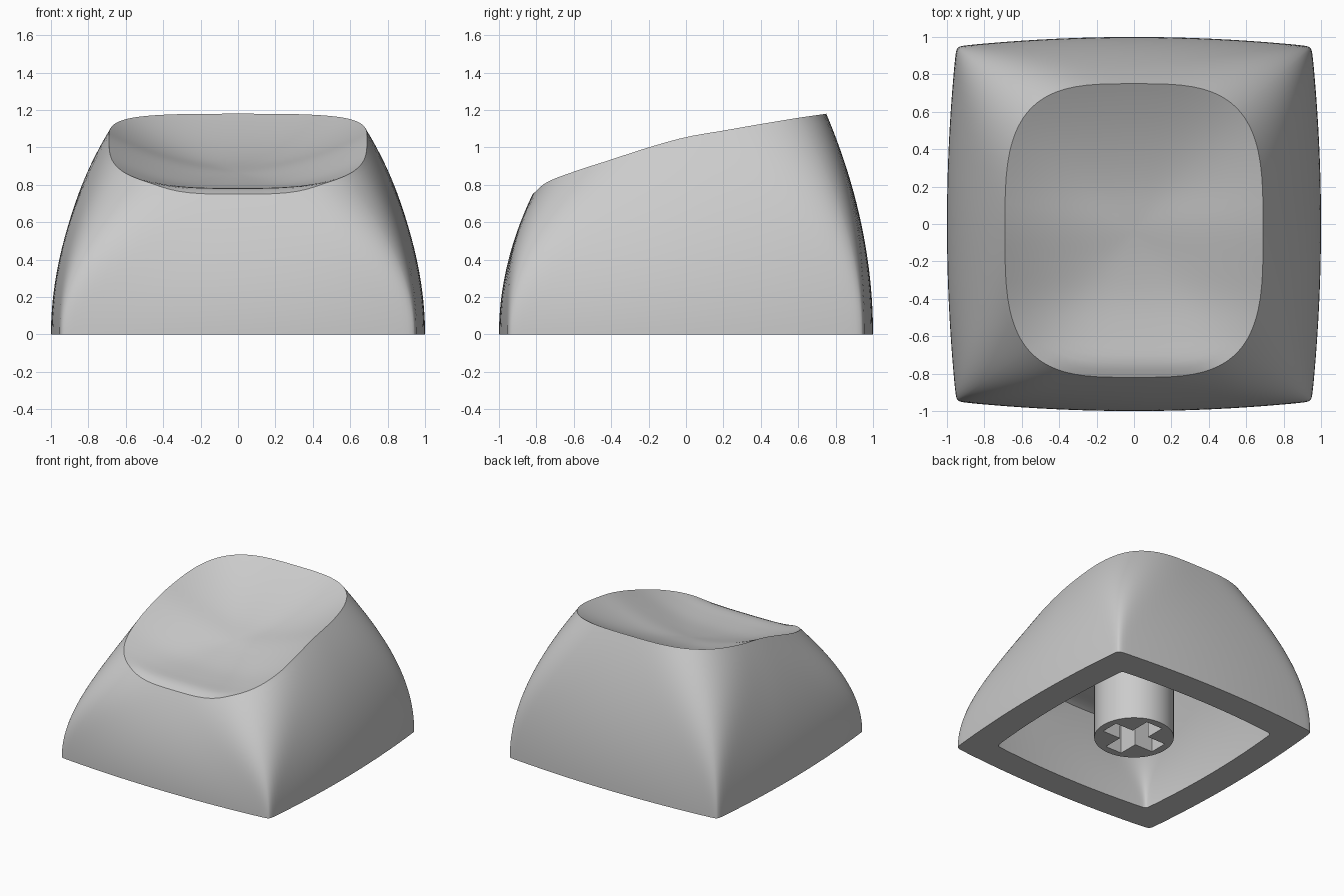
import bpy, bmesh, math

cube = bpy.data.objects.get("Cube")
if cube:
    bpy.data.objects.remove(cube)

grey = bpy.data.materials.new("light_grey_plastic")
grey.use_nodes = True
COLOUR = (0.6, 0.6, 0.6, 1)
grey.diffuse_color = COLOUR
grey.node_tree.nodes["Principled BSDF"].inputs["Base Color"].default_value = COLOUR

SIDE = 32                      # points along each side of a ring
RIM_X, RIM_Y, RIM_CY = 0.69, 0.785, -0.035
DISH = 0.18                    # depth of the finger dish
# height of the top rim from front to back
RIM = [(-0.82, 0.75), (-0.75, 0.81), (-0.6, 0.87), (-0.4, 0.935), (-0.2, 1.0),
       (0, 1.055), (0.2, 1.09), (0.4, 1.125), (0.6, 1.158), (0.75, 1.18)]


def rim_height(y):
    """Smooth interpolation through the rim points."""
    y = min(max(y, RIM[0][0]), RIM[-1][0])
    i = max(k for k in range(len(RIM) - 1) if RIM[k][0] <= y)

    def slope(k):
        a, b = RIM[max(k - 1, 0)], RIM[min(k + 1, len(RIM) - 1)]
        return (b[1] - a[1]) / (b[0] - a[0])

    (y0, z0), (y1, z1) = RIM[i], RIM[i + 1]
    h = y1 - y0
    s = (y - y0) / h
    return (z0 * (1 + 2 * s) * (1 - s) ** 2 + z1 * s * s * (3 - 2 * s)
            + h * slope(i) * s * (1 - s) ** 2 + h * slope(i + 1) * s * s * (s - 1))


def square_points():
    """Points round a unit square, denser at the corners."""
    for q in range(4):
        for k in range(SIDE):
            u = math.sin(math.pi / 2 * (2 * k / SIDE - 1))
            x, y = 1, u
            for _ in range(q):
                x, y = -y, x
            yield x, y


def rounded(x, y, inv_n):
    """Pull a square point onto a rounded square."""
    n = 1 / inv_n
    d = (abs(x) ** n + abs(y) ** n) ** inv_n
    return x / d, y / d


SQUARE = list(square_points())
TOP_ROUND, BASE_ROUND = 0.294, 0.014


def wall_ring(t, scale=1, lift=1):
    """Ring of the bulging wall, t = 0 at the base and 1 at the rim."""
    w = t * t
    ring = []
    for sx, sy in SQUARE:
        x, y = rounded(sx, sy, BASE_ROUND + (TOP_ROUND - BASE_ROUND) * w)
        bow = 0.05 * (1 - w)
        px = x * (1 + (RIM_X - 1) * w) * (1 - bow * y * y)
        py = y * (1 + (RIM_Y - 1) * w) * (1 - bow * x * x) + RIM_CY * w
        top_y = rounded(sx, sy, TOP_ROUND)[1] * RIM_Y + RIM_CY
        ring.append((px * scale, py * scale, t * rim_height(top_y) * lift))
    return ring


def dish_ring(r, scale=1, lift=1):
    """Ring of the scooped top, r = 0 at the middle and 1 at the rim."""
    ring = []
    for sx, sy in SQUARE:
        x, y = rounded(sx, sy, TOP_ROUND)
        px, py = x * RIM_X * r, y * RIM_Y * r + RIM_CY
        z = rim_height(py) - DISH * (1 - r * r)
        ring.append((px * scale, py * scale, z * lift))
    return ring


def finish(obj):
    obj.data.materials.append(grey)
    bpy.ops.object.select_all(action='DESELECT')
    obj.select_set(True)
    bpy.context.view_layer.objects.active = obj
    bpy.ops.object.shade_smooth_by_angle(angle=math.radians(30))


def link(name, bm):
    bmesh.ops.recalc_face_normals(bm, faces=bm.faces)
    mesh = bpy.data.meshes.new(name)
    bm.to_mesh(mesh)
    bm.free()
    obj = bpy.data.objects.new(name, mesh)
    bpy.context.collection.objects.link(obj)
    return obj


# Shell: dish, outer wall, base lip, hollow wall and ceiling in one skin
STEPS, DISH_STEPS = 28, 20
INNER = (0.77, 0.74)
rings = [dish_ring(i / DISH_STEPS) for i in range(1, DISH_STEPS)]
rings += [wall_ring(1 - i / STEPS) for i in range(STEPS + 1)]
rings += [wall_ring(i / STEPS, *INNER) for i in range(STEPS + 1)]
rings += [dish_ring(1 - i / DISH_STEPS, *INNER) for i in range(1, DISH_STEPS)]

bm = bmesh.new()
loops = [[bm.verts.new(p) for p in ring] for ring in rings]
count = len(SQUARE)
for a, b in zip(loops, loops[1:]):
    for i in range(count):
        j = (i + 1) % count
        bm.faces.new((a[i], a[j], b[j], b[i]))
for loop, size in ((loops[0], (1, 1)), (loops[-1], INNER)):
    middle = bm.verts.new(dish_ring(0, *size)[0])
    for i in range(count):
        bm.faces.new((loop[i], loop[(i + 1) % count], middle))
finish(link("keycap_shell", bm))

# Stem: round post with a cross-shaped socket
BOTTOM, TOP, SOCKET = 0.02, 0.72, 0.45
bm = bmesh.new()
bmesh.ops.create_cone(bm, cap_ends=True, segments=64, radius1=0.3, radius2=0.3, depth=TOP - BOTTOM)
bmesh.ops.translate(bm, verts=bm.verts, vec=(0, 0, (TOP + BOTTOM) / 2))
stem = link("stem", bm)
for half_x, half_y in ((0.24, 0.075), (0.075, 0.24)):
    bm = bmesh.new()
    bmesh.ops.create_cube(bm, size=2)
    bmesh.ops.scale(bm, verts=bm.verts, vec=(half_x, half_y, SOCKET))
    cutter = link("socket_cutter", bm)
    cutter.hide_render = True
    cut = stem.modifiers.new("socket", 'BOOLEAN')
    cut.operation = 'DIFFERENCE'
    cut.solver = 'EXACT'
    cut.object = cutter
    bpy.context.view_layer.objects.active = stem
    bpy.ops.object.modifier_apply(modifier=cut.name)
    bpy.data.objects.remove(cutter)
finish(stem)
